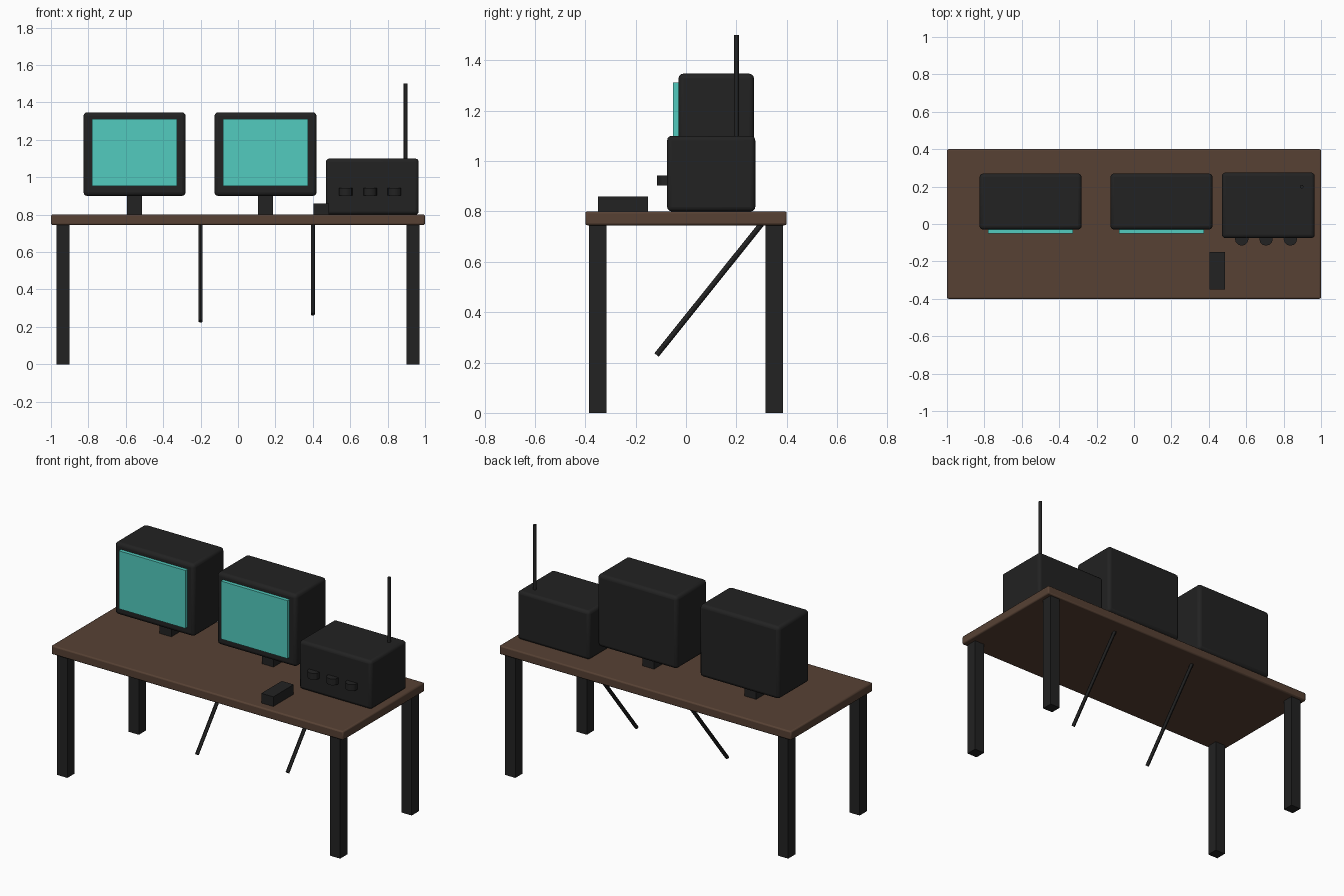
import bpy
from mathutils import Vector

old = bpy.data.objects.get("Cube")
if old:
    bpy.data.objects.remove(old, do_unlink=True)


def material(name, rgb):
    m = bpy.data.materials.new(name)
    m.use_nodes = True
    m.diffuse_color = (*rgb, 1)
    m.node_tree.nodes["Principled BSDF"].inputs["Base Color"].default_value = (*rgb, 1)
    return m


black = material("matte black", (0.016, 0.016, 0.016))
wood = material("dark brown wood", (0.095, 0.053, 0.034))
teal = material("teal screen", (0.085, 0.6, 0.52))


def box(name, low, high, mat, bevel=0, segments=3):
    low, high = Vector(low), Vector(high)
    bpy.ops.mesh.primitive_cube_add(size=1, location=(low + high) / 2)
    ob = bpy.context.object
    ob.name = name
    ob.scale = high - low
    bpy.ops.object.transform_apply(location=False, rotation=False, scale=True)
    ob.data.materials.append(mat)
    if bevel:
        mod = ob.modifiers.new("rounded edges", "BEVEL")
        mod.width = bevel
        mod.segments = segments
        bpy.ops.object.shade_smooth_by_angle()
    return ob


def rod(name, start, end, radius, sides=12):
    start, end = Vector(start), Vector(end)
    axis = end - start
    bpy.ops.mesh.primitive_cylinder_add(
        vertices=sides, radius=radius, depth=axis.length, location=(start + end) / 2,
        rotation=axis.to_track_quat("Z", "Y").to_euler())
    ob = bpy.context.object
    ob.name = name
    ob.data.materials.append(black)
    bpy.ops.object.shade_smooth_by_angle()
    return ob


# Desk top and legs
box("desk_top", (-1, -0.4, 0.745), (1, 0.4, 0.8), wood, 0.008, 2)
for side, x in (("right", -0.935), ("left", 0.935)):
    for end, y in (("front", -0.35), ("back", 0.35)):
        box(f"{end}_{side}_leg", (x - 0.035, y - 0.035, 0), (x + 0.035, y + 0.035, 0.75), black)

# Slanted struts hanging under the desk
rod("right_strut", (-0.2, 0.3, 0.75), (-0.2, -0.117, 0.23), 0.011)
rod("left_strut", (0.4, 0.3, 0.75), (0.4, -0.087, 0.267), 0.011)

# Monitors with stands and raised screens
for side, x in (("right", -0.553), ("left", 0.147)):
    box(f"{side}_monitor_case", (x - 0.273, -0.03, 0.9), (x + 0.273, 0.27, 1.347), black, 0.02)
    box(f"{side}_monitor_screen", (x - 0.228, -0.052, 0.953), (x + 0.228, -0.02, 1.312), teal)
    box(f"{side}_monitor_stand", (x - 0.04, 0.08, 0.795), (x + 0.04, 0.16, 0.91), black)

# Radio set with knobs and antenna
box("radio_case", (0.47, -0.075, 0.8), (0.966, 0.275, 1.1), black, 0.018)
for i in range(3):
    x = 0.576 + 0.13 * i
    rod(f"radio_knob_{i + 1}", (x, -0.08, 0.903), (x, -0.08, 0.942), 0.036)
rod("antenna", (0.896, 0.2, 1.09), (0.896, 0.2, 1.5), 0.01)

# Small handset lying on the desk
box("handset", (0.405, -0.35, 0.8), (0.487, -0.15, 0.86), black)
